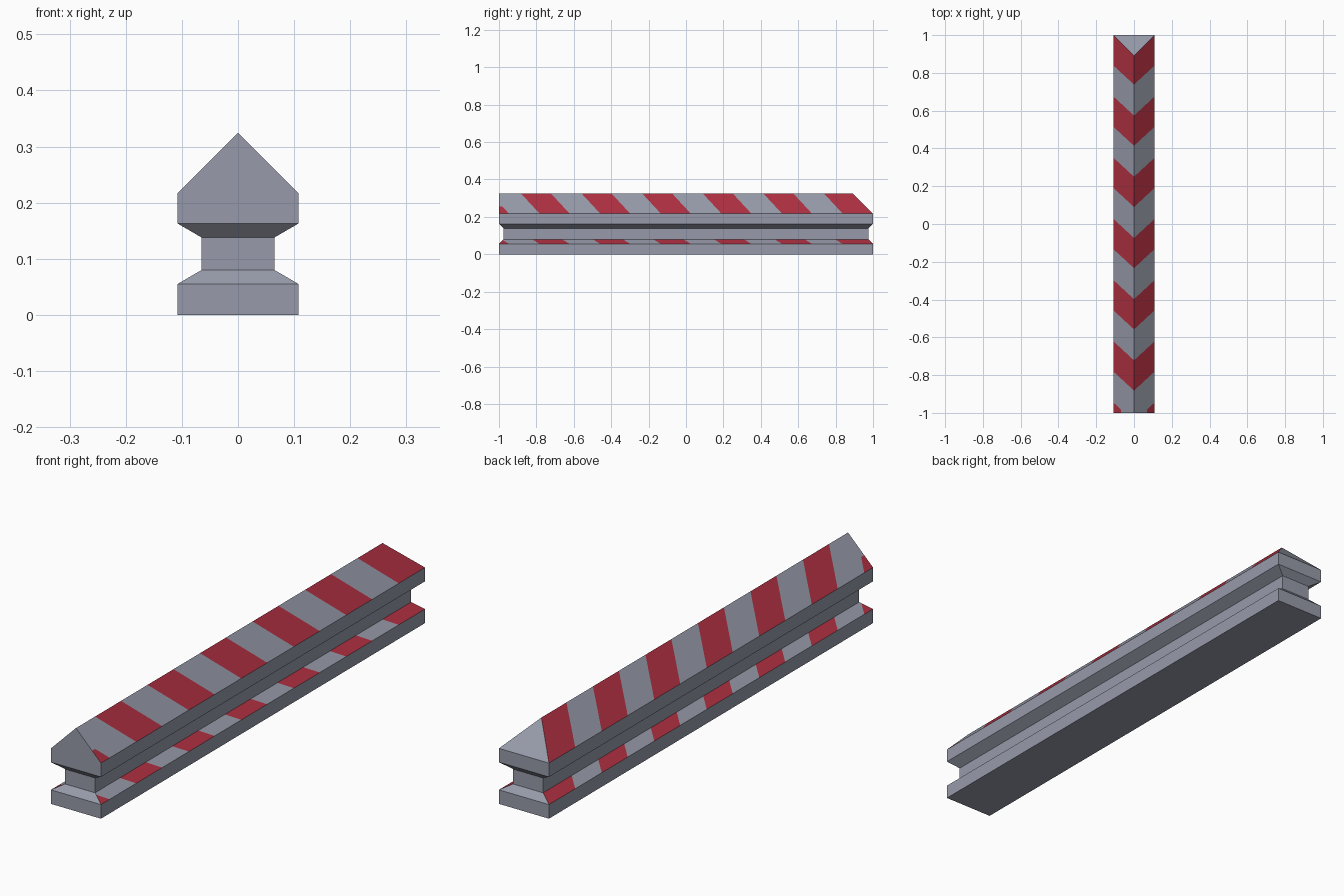
import bpy, bmesh
from mathutils import Vector

if "Cube" in bpy.data.objects:
    bpy.data.objects.remove(bpy.data.objects["Cube"])

HALF = 0.108      # half width of base and cap
SHIFT = 0.1       # how far a stripe runs along y from ridge to eave
PERIOD, WIDTH, START = 0.324, 0.16, -0.882


def material(name, rgb):
    m = bpy.data.materials.new(name)
    m.diffuse_color = (*rgb, 1)
    m.use_nodes = True
    m.node_tree.nodes["Principled BSDF"].inputs["Base Color"].default_value = m.diffuse_color
    return m


bm = bmesh.new()

# Body: stacked rectangles (half width, half length, height), pinched at the neck
levels = [(HALF, 1, 0), (HALF, 1, 0.055), (0.065, 0.975, 0.08),
          (0.065, 0.975, 0.138), (HALF, 1, 0.163), (HALF, 1, 0.217)]
rings = [[bm.verts.new((sx * x, sy * y, z))
          for sx, sy in ((-1, -1), (1, -1), (1, 1), (-1, 1))] for x, y, z in levels]
bm.faces.new(rings[0][::-1])
for lo, hi in zip(rings, rings[1:]):
    for i in range(4):
        j = (i + 1) % 4
        bm.faces.new((lo[i], lo[j], hi[j], hi[i]))

# Roof: upright gable at the front, sloped hip at the back
a, b, c, d = rings[-1]
front = bm.verts.new((0, -1, 0.325))
back = bm.verts.new((0, 0.892, 0.325))
bm.faces.new((a, b, front))
bm.faces.new((b, c, back, front))
bm.faces.new((c, d, back))
bm.faces.new((d, a, front, back))
bm.normal_update()


def slope_faces(side):
    return [f for f in bm.faces
            if f.normal.z > 0.5 and f.normal.x * side > 0.5]


def cut(faces, point, normal):
    geom = set(faces)
    for f in faces:
        geom.update(f.verts)
        geom.update(f.edges)
    bmesh.ops.bisect_plane(bm, geom=list(geom), dist=1e-5,
                           plane_co=point, plane_no=normal)
    bm.normal_update()


# Chevron stripes: cut both roof slopes along the slanted stripe edges
for side in (-1, 1):
    for k in range(-1, 6):
        for edge in (0, WIDTH):
            y = START + k * PERIOD + edge
            if -1.1 < y < 0.89:
                cut(slope_faces(side), Vector((0, y, 0)),
                    Vector((-side * SHIFT, HALF, 0)))
    # the clipped stripe at the front corner only reaches part way up
    corner = [f for f in slope_faces(side)
              if f.calc_center_median().y < -0.94
              and f.calc_center_median().y - SHIFT / HALF * abs(f.calc_center_median().x) < -1.046]
    cut(corner, Vector((side * 0.07, 0, 0)), Vector((1, 0, 0)))

# Paint stripes by position along the slanted direction
for side in (-1, 1):
    for f in slope_faces(side):
        p = f.calc_center_median()
        u = p.y - SHIFT / HALF * abs(p.x)
        if (u - START) % PERIOD < WIDTH and (u > -1.046 or abs(p.x) > 0.07):
            f.material_index = 1

bmesh.ops.recalc_face_normals(bm, faces=bm.faces[:])
mesh = bpy.data.meshes.new("striped_barrier")
bm.to_mesh(mesh)
bm.free()
mesh.materials.append(material("grey concrete", (0.31, 0.325, 0.40)))
mesh.materials.append(material("red stripe", (0.43, 0.029, 0.053)))
bpy.context.collection.objects.link(bpy.data.objects.new("striped_barrier", mesh))
